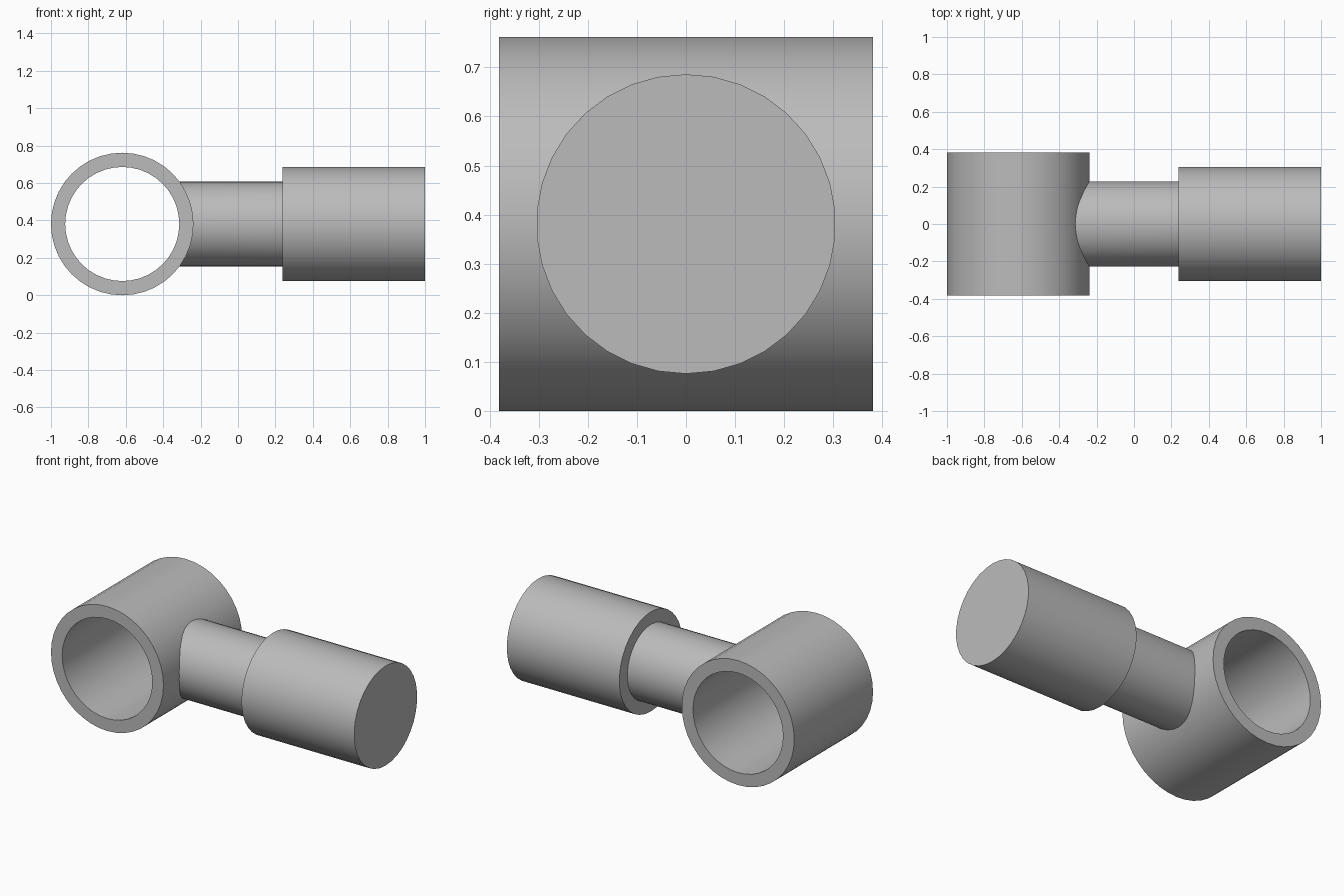
import bpy, bmesh, math

cube = bpy.data.objects.get("Cube")
if cube:
    bpy.data.objects.remove(cube, do_unlink=True)

grey = bpy.data.materials.new("plain grey")
grey.use_nodes = True
GREY = (0.5, 0.5, 0.5, 1)
grey.diffuse_color = GREY
grey.node_tree.nodes["Principled BSDF"].inputs["Base Color"].default_value = GREY

MID_Z = 0.381
RING_X, RING_R, BORE_R = -0.619, 0.381, 0.305


def lathe(name, profile, sides, axis, centre_x=0, closed=False):
    """Spin (along, radius) points round the x or y axis."""
    bm = bmesh.new()
    rings = []
    for along, radius in profile:
        ring = []
        for i in range(sides):
            a = math.tau * i / sides
            u, w = radius * math.sin(a), radius * math.cos(a)
            co = (along, u, w) if axis == "x" else (u, along, w)
            ring.append(bm.verts.new(co))
        rings.append(ring)
    pairs = list(zip(rings, rings[1:]))
    if closed:
        pairs.append((rings[-1], rings[0]))
    else:
        bm.faces.new(rings[-1])
    for a, b in pairs:
        for i in range(sides):
            j = (i + 1) % sides
            bm.faces.new((a[i], a[j], b[j], b[i]))
    bmesh.ops.recalc_face_normals(bm, faces=bm.faces)
    mesh = bpy.data.meshes.new(name)
    bm.to_mesh(mesh)
    bm.free()
    mesh.materials.append(grey)
    obj = bpy.data.objects.new(name, mesh)
    obj.location = (centre_x, 0, MID_Z)
    bpy.context.collection.objects.link(obj)
    bpy.ops.object.select_all(action="DESELECT")
    obj.select_set(True)
    bpy.context.view_layer.objects.active = obj
    bpy.ops.object.shade_smooth_by_angle(angle=math.radians(30))
    return obj


# Open tube running front to back
lathe("ring_tube", [(-RING_R, RING_R), (RING_R, RING_R), (RING_R, BORE_R), (-RING_R, BORE_R)],
      40, "y", RING_X, closed=True)

# Neck and thicker stub in one stepped body
stem = lathe("stem_and_stub", [(-0.4, 0.228), (0.238, 0.228), (0.238, 0.305), (1, 0.305)],
             34, "x")

# Shape the open end of the neck to sit inside the tube wall
for v in stem.data.vertices:
    if v.co.x < -0.3:
        v.co.x = RING_X + math.sqrt(0.35 ** 2 - v.co.z ** 2)
